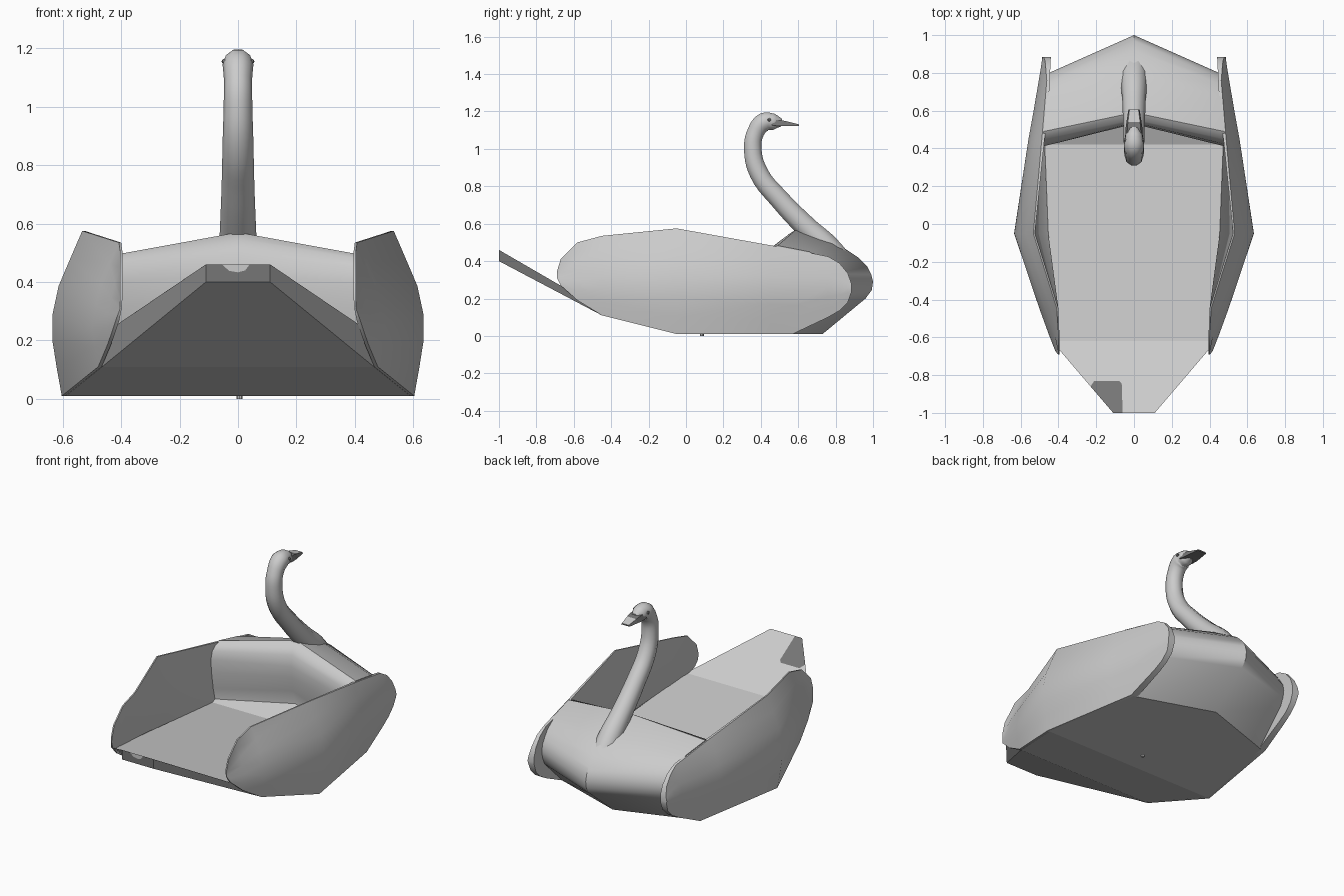
import bpy, bmesh, math
from mathutils import Vector

cube = bpy.data.objects.get("Cube")
if cube:
    bpy.data.objects.remove(cube)


def material(name, value):
    mat = bpy.data.materials.new(name)
    mat.use_nodes = True
    mat.diffuse_color = (value, value, value, 1)
    mat.node_tree.nodes["Principled BSDF"].inputs["Base Color"].default_value = mat.diffuse_color
    return mat


light = material("light_grey", 0.6)
dark = material("dark_grey", 0.18)


def make(name, verts, faces, smooth=None, recalc=True, mat=light):
    bm = bmesh.new()
    vs = [bm.verts.new(v) for v in verts]
    for f in faces:
        bm.faces.new([vs[i] for i in f])
    if recalc:
        bmesh.ops.recalc_face_normals(bm, faces=bm.faces)
    mesh = bpy.data.meshes.new(name)
    bm.to_mesh(mesh)
    bm.free()
    mesh.materials.append(mat)
    obj = bpy.data.objects.new(name, mesh)
    bpy.context.collection.objects.link(obj)
    if smooth:
        bpy.ops.object.select_all(action='DESELECT')
        obj.select_set(True)
        bpy.context.view_layer.objects.active = obj
        bpy.ops.object.shade_smooth_by_angle(angle=math.radians(smooth))
    return obj


def panel(name, verts, mat=light):
    return make(name, verts, [tuple(range(len(verts)))], recalc=False, mat=mat)


def loft(name, rings, smooth=None):
    n = len(rings[0])
    verts = [v for r in rings for v in r]
    faces = [(a * n + i, a * n + (i + 1) % n, (a + 1) * n + (i + 1) % n, (a + 1) * n + i)
             for a in range(len(rings) - 1) for i in range(n)]
    faces += [tuple(range(n)), tuple(range(len(verts) - n, len(verts)))]
    return make(name, verts, faces, smooth)


def lerp(v, table):
    for (a, fa), (b, fb) in zip(table, table[1:]):
        if v <= b:
            return fa + (fb - fa) * max(0, v - a) / (b - a)
    return table[-1][1]


# Hull: deck sinking forward above a tapered bottom (y top, half width, z; y bottom, half width, z)
sections = [(-0.62, 0.435, 0.24, -0.45, 0.465, 0.11),
            (-0.05, 0.455, 0.175, -0.05, 0.59, 0.01),
            (0.42, 0.48, 0.12, 0.42, 0.505, 0.01),
            (0.64, 0.46, 0.21, 0.57, 0.48, 0.01)]
loft("hull", [[(-w, y, z), (w, y, z), (bw, by, bz), (-bw, by, bz)]
              for y, w, z, by, bw, bz in sections])


# Tail: thin sloping wedge with a dark corner on top and a dark end
def on_tail(points):
    return [(x, y, 0.24 - 0.579 * (y + 0.62)) for x, y in points]


corner = [(-0.23, -0.86), (-0.21, -0.83), (-0.08, -0.83), (-0.065, -0.845), (-0.06, -1)]
panel("tail_top", on_tail([(0.435, -0.62), (-0.435, -0.62)] + corner + [(0.11, -1)]))
panel("tail_corner", on_tail([(-0.11, -1)] + corner[::-1]), dark)
panel("tail_underside", [(-0.465, -0.45, 0.11), (0.465, -0.45, 0.11), (0.11, -1, 0.4), (-0.11, -1, 0.4)])
notch = [(0.04, -1, 0.46), (0.025, -1, 0.44), (0, -1, 0.433), (-0.03, -1, 0.438), (-0.055, -1, 0.46)]
panel("tail_end", [(-0.11, -1, 0.4), (0.11, -1, 0.4), (0.11, -1, 0.46)] + notch + [(-0.11, -1, 0.46)], dark)
panel("tail_end_spot", notch[::-1])
for s, side in ((1, "left"), (-1, "right")):
    quad = [(s * 0.435, -0.62, 0.24), (s * 0.11, -1, 0.46), (s * 0.11, -1, 0.4), (s * 0.465, -0.45, 0.11)]
    panel("tail_side_" + side, quad[::s])

# Chest: rounded roll, swept forward and up at the middle, narrowing towards the front
middle = [(0.5, 0.01), (0.57, 0.18), (0.545, 0.27), (0.535, 0.36), (0.53, 0.43), (0.537, 0.5), (0.555, 0.548),
          (0.59, 0.57), (0.8, 0.5), (0.92, 0.42), (0.97, 0.37), (0.99, 0.33), (1, 0.29), (0.993, 0.245),
          (0.96, 0.2), (0.73, 0.01)]
outer = [(0.45, 0.01), (0.45, 0.11), (0.43, 0.2), (0.415, 0.31), (0.41, 0.39), (0.422, 0.44), (0.45, 0.468),
         (0.49, 0.483), (0.66, 0.45), (0.74, 0.4), (0.77, 0.36), (0.79, 0.33), (0.8, 0.29), (0.793, 0.245),
         (0.77, 0.195), (0.57, 0.01)]
loft("chest", [[(s * (0.485 - 0.09 * (y - 0.41)), y, z) if s else (0, y, z) for y, z in prof]
               for s, prof in ((-1, outer), (0, middle), (1, outer))], 40)

# Wings: bulging outer skin, leaning inner skin (y, lower z, upper z)
stations = [(-0.69, 0.31, 0.345), (-0.67, 0.27, 0.41), (-0.58, 0.19, 0.5), (-0.45, 0.11, 0.535),
            (-0.05, 0.01, 0.575), (0.45, 0.01, 0.485), (0.57, 0.01, 0.462), (0.76, 0.1, 0.425),
            (0.82, 0.135, 0.39), (0.865, 0.18, 0.335), (0.885, 0.235, 0.28)]
spread = [(-0.69, 0.415), (-0.05, 0.643), (0.89, 0.485)]
bulge = [(0.01, -0.04), (0.11, -0.022), (0.25, 0), (0.39, -0.03), (0.575, -0.11)]
inside = [(-0.69, 0.398), (-0.6, 0.425), (0.42, 0.478), (0.57, 0.455), (0.89, 0.44)]
ROWS = 6
for s, side in ((1, "left"), (-1, "right")):
    rings = []
    for y, lo, hi in stations:
        zs = [lo + (hi - lo) * i / ROWS for i in range(ROWS + 1)]
        skin = [(max(lerp(y, spread) + lerp(z, bulge), 0.403), z) for z in zs]
        foot = lerp(y, inside)
        rim = skin[-1][0] - 0.008 if y < 0.45 else min(foot, skin[-1][0] - 0.008)
        ring = skin + [(rim, hi), (foot, lerp(y, [(-0.69, 0.32), (-0.58, 0.24), (0.45, 0.13), (0.885, 0.25)])),
                       (max(foot, skin[0][0] - 0.012) if y < 0.45 else foot, lo)]
        rings.append([(s * x, y, z) for x, z in ring])
    loft("wing_" + side, rings, 40)

# Neck and head: one tapered tube along an S-shaped path (y, z, radius)
path = [(0.83, 0.38, 0.075), (0.75, 0.48, 0.07), (0.65, 0.575, 0.062), (0.5, 0.73, 0.056),
        (0.39, 0.87, 0.053), (0.357, 1.0, 0.049), (0.373, 1.09, 0.048), (0.418, 1.143, 0.053),
        (0.47, 1.145, 0.045), (0.51, 1.14, 0.022)]
curve = bpy.data.curves.new("neck_and_head", 'CURVE')
curve.dimensions = '3D'
curve.bevel_depth = 1
curve.bevel_resolution = 3
curve.resolution_u = 5
curve.use_fill_caps = True
spline = curve.splines.new('BEZIER')
spline.bezier_points.add(len(path) - 1)
for p, (y, z, r) in zip(spline.bezier_points, path):
    p.co = Vector((0, y, z))
    p.radius = r
    p.handle_left_type = p.handle_right_type = 'AUTO'
curve.materials.append(light)
neck = bpy.data.objects.new("neck_and_head", curve)
bpy.context.collection.objects.link(neck)

# Beak: flat wedge, dark apart from the upper face of its tip
beak = loft("beak", [[(-w, y, z - h), (w, y, z - h), (w * 0.8, y, z + h), (-w * 0.8, y, z + h)]
                     for y, z, w, h in ((0.46, 1.14, 0.047, 0.015), (0.51, 1.138, 0.044, 0.016),
                                        (0.54, 1.135, 0.04, 0.012), (0.605, 1.127, 0.03, 0.004))])
beak.data.materials.append(dark)
for face in beak.data.polygons:
    face.material_index = 0 if face.normal.z > 0.5 and face.center.y > 0.54 else 1

# Eyes: small dark beads on both sides of the head
for s, side in ((1, "left"), (-1, "right")):
    bpy.ops.mesh.primitive_uv_sphere_add(segments=8, ring_count=6, radius=0.009,
                                         location=(s * 0.047, 0.445, 1.155))
    bpy.context.object.name = "eye_" + side
    bpy.context.object.data.materials.append(dark)

# Drain plug under the hull
bpy.ops.mesh.primitive_cylinder_add(vertices=8, radius=0.01, depth=0.02, location=(0.005, 0.085, 0.01))
bpy.context.object.name = "drain_plug"
bpy.context.object.data.materials.append(light)
